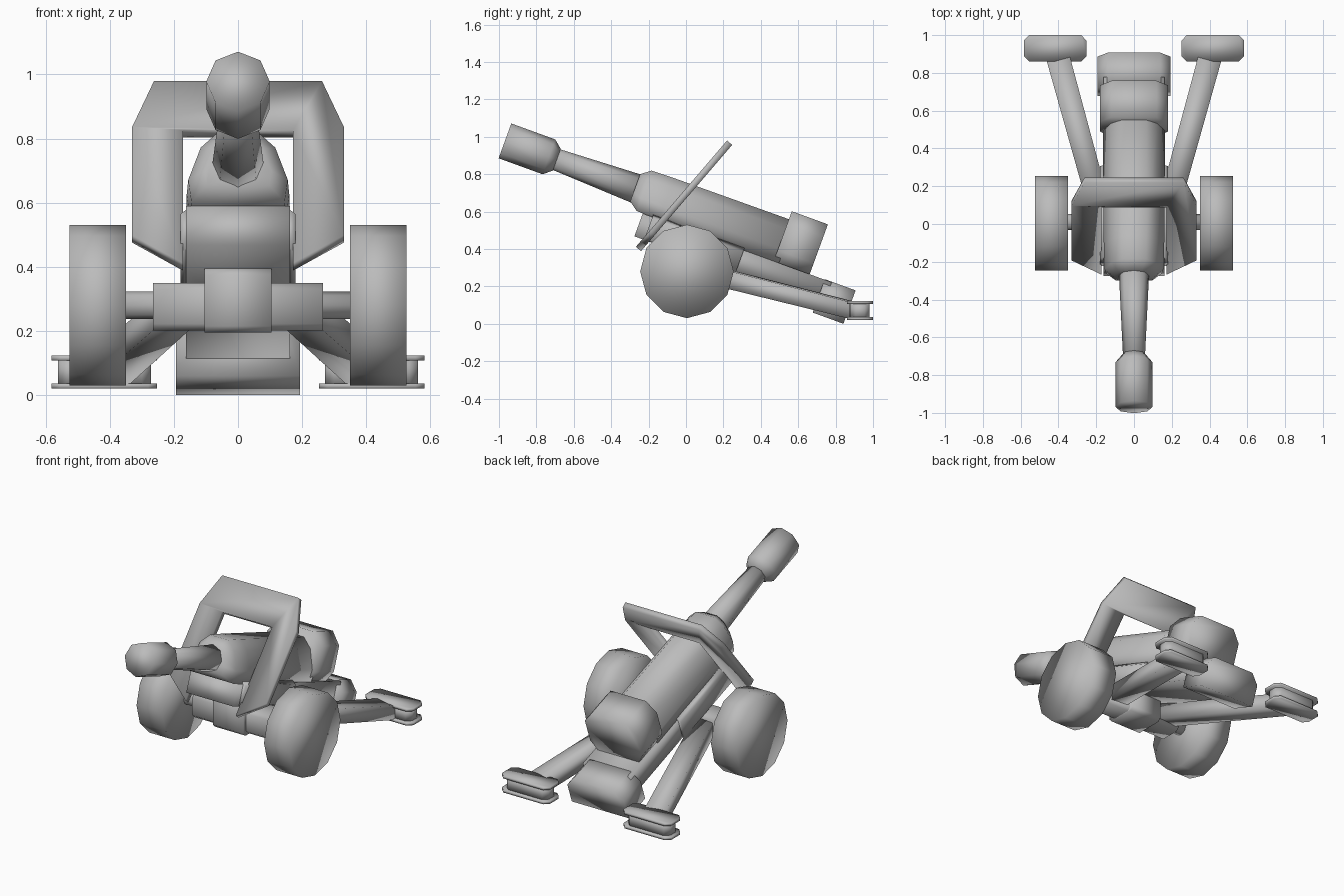
import bpy, bmesh, math
from mathutils import Vector

if "Cube" in bpy.data.objects:
    bpy.data.objects.remove(bpy.data.objects["Cube"])

paint = bpy.data.materials.new("plain_grey")
paint.diffuse_color = (0.5, 0.5, 0.5, 1)
paint.use_nodes = True
paint.node_tree.nodes["Principled BSDF"].inputs["Base Color"].default_value = paint.diffuse_color


def loft(name, rings):
    """Skin a list of equal-length rings and cap both ends."""
    bm = bmesh.new()
    loops = [[bm.verts.new(p) for p in ring] for ring in rings]
    n = len(loops[0])
    for a, b in zip(loops, loops[1:]):
        for i in range(n):
            j = (i + 1) % n
            bm.faces.new((a[i], a[j], b[j], b[i]))
    bm.faces.new(loops[0][::-1])
    bm.faces.new(loops[-1])
    bmesh.ops.recalc_face_normals(bm, faces=bm.faces)
    me = bpy.data.meshes.new(name)
    bm.to_mesh(me)
    bm.free()
    ob = bpy.data.objects.new(name, me)
    bpy.context.collection.objects.link(ob)
    me.materials.append(paint)
    for f in me.polygons:
        f.use_smooth = True
    return ob


def circle(n, r):
    return [(r * math.sin(2 * math.pi * i / n), r * math.cos(2 * math.pi * i / n))
            for i in range(n)]


def chamfered(w, h, c):
    """Rectangle of half sizes w, h with cut corners."""
    return [(w, h - c), (w - c, h), (c - w, h), (-w, h - c),
            (-w, c - h), (c - w, -h), (w - c, -h), (w, c - h)]


# Tilted gun frame: x across, s back from the muzzle, o up from the bore axis
TILT = math.radians(20)
C, S = math.cos(TILT), math.sin(TILT)


def gun(x, s, o):
    return Vector((x, -0.968 + s * C + o * S, 0.978 - s * S + o * C))


def gun_ring(profile, s):
    return [gun(x, s, o) for x, o in profile]


def gun_part(name, profile, s0, s1):
    return loft(name, [gun_ring(profile, s0), gun_ring(profile, s1)])


def across(name, profile, x0, x1, y, z):
    """Prism running along x."""
    return loft(name, [[(x, y + a, z + b) for a, b in profile] for x in (x0, x1)])


def mirrored(half):
    return half + [(-x, o) for x, o in reversed(half)]


# Barrel with muzzle brake
loft("muzzle_brake", [gun_ring(circle(8, r), s)
                      for s, r in ((0, 0.099), (0.25, 0.099), (0.295, 0.062))])
loft("barrel", [gun_ring(circle(8, r), s) for s, r in ((0.28, 0.058), (0.82, 0.083))])

# Jacket around the rear of the barrel
jacket = mirrored([(0.065, 0.122), (0.12, 0.07), (0.16, -0.04), (0.15, -0.115)])
loft("jacket", [gun_ring([(x * k, o * k) for x, o in jacket], s)
                for s, k in ((0.74, 0.65), (0.79, 0.97), (0.92, 1), (1.6, 1.03))])

# Breech, cradle, cradle cheeks and rear block
gun_part("breech", mirrored([(0.12, 0.171), (0.18, 0.10), (0.18, -0.05), (0.14, -0.117)]),
         1.57, 1.775)
gun_part("cradle", mirrored([(0.162, -0.113), (0.162, -0.243)]), 0.825, 1.90)
gun_part("rear_block", mirrored([(0.14, -0.11), (0.194, -0.17), (0.194, -0.30)]), 1.86, 2.035)
for side in (-1, 1):
    gun_part("cradle_cheek", [(side * x, o) for x, o in
             ((0.155, -0.10), (0.18, -0.12), (0.18, -0.235), (0.155, -0.243))], 0.88, 1.40)

# Sloped shield: an arch of two legs and a top beam
half = [(0.172, 0.815), (0.172, 0.40), (0.33, 0.487), (0.33, 0.825), (0.262, 0.968)]
outline = half + [(-x, z) for x, z in reversed(half)]
rings = []
for t in (-0.018, 0.018):
    rings.append([(x, -0.25 + 0.858 * (z - 0.405) - 0.76 * t, z + 0.65 * t)
                  for x, z in outline])
loft("shield", rings)

# Axle, its housing and the central mount
across("axle", circle(8, 0.043), -0.37, 0.37, 0.01, 0.28)
across("axle_housing", chamfered(0.08, 0.074, 0.02), -0.265, 0.265, 0.01, 0.276)
across("centre_mount", chamfered(0.105, 0.1, 0.02), -0.105, 0.105, 0.01, 0.295)

for side in (-1, 1):
    # Wheels
    across("wheel", circle(12, 0.25), side * 0.35, side * 0.525, 0.005, 0.28)

    # Trail legs, splayed outward and down to the feet
    ends = ((0.16, 0.0, 0.295, 0.055, 0.05), (0.405, 0.89, 0.072, 0.06, 0.045))
    loft("trail_leg", [[(side * (x + a * w), y + 0.28 * -a * w, z + b * h)
                        for a, b in ((-1, -1), (1, -1), (1, 1), (-1, 1))]
                       for x, y, z, w, h in ends])

    # Feet: two flanges joined by a narrower web
    for name, w, d, z0, z1 in (("foot_lower_flange", 0.165, 0.07, 0.02, 0.036),
                               ("foot_web", 0.145, 0.052, 0.03, 0.112),
                               ("foot_upper_flange", 0.165, 0.07, 0.107, 0.123)):
        loft(name, [[(side * 0.417 + a, 0.93 + b, z) for a, b in chamfered(w, d, 0.028)]
                    for z in (z0, z1)])
